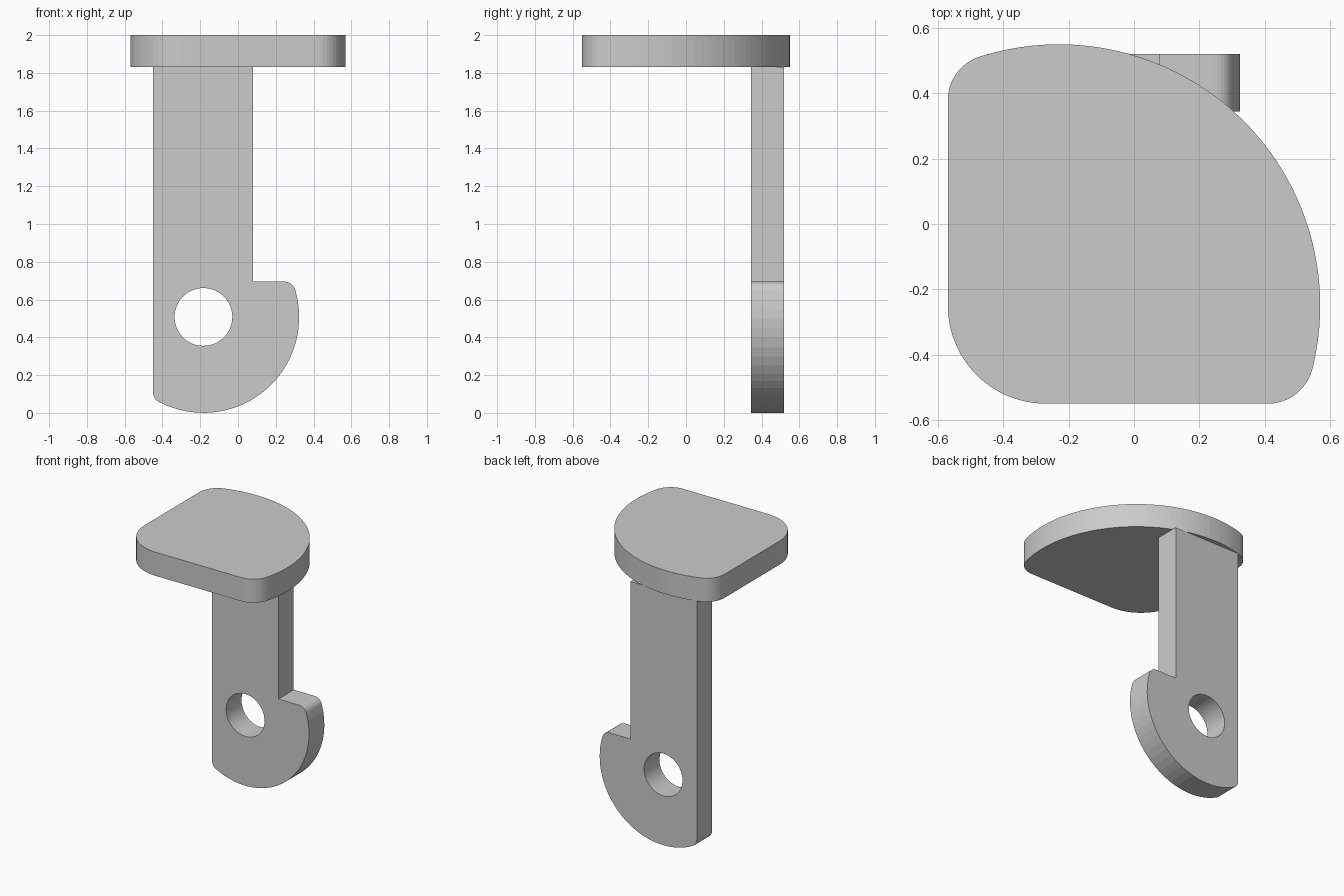
import bpy, bmesh
from math import radians, cos, sin, ceil
from mathutils import Matrix

if "Cube" in bpy.data.objects:
    bpy.data.objects.remove(bpy.data.objects["Cube"])


def arc(cx, cy, r, a0, a1, step=6):
    n = max(2, ceil((a1 - a0) / step))
    angles = [radians(a0 + (a1 - a0) * i / n) for i in range(n + 1)]
    return [(cx + r * cos(a), cy + r * sin(a)) for a in angles]


def plate(name, loops, thickness, matrix):
    """Fill closed outlines (later loops are holes), thicken, then place."""
    bm = bmesh.new()
    for pts in loops:
        vs = [bm.verts.new((x, y, 0)) for x, y in pts]
        for i, v in enumerate(vs):
            bm.edges.new((v, vs[i - 1]))
    bmesh.ops.remove_doubles(bm, verts=bm.verts[:], dist=1e-4)
    bmesh.ops.triangle_fill(bm, edges=bm.edges[:], use_beauty=True, normal=(0, 0, 1))
    ext = bmesh.ops.extrude_face_region(bm, geom=bm.faces[:], use_keep_orig=True)
    top = [g for g in ext["geom"] if isinstance(g, bmesh.types.BMVert)]
    bmesh.ops.translate(bm, verts=top, vec=(0, 0, thickness))
    bmesh.ops.transform(bm, matrix=matrix, verts=bm.verts[:])
    bmesh.ops.recalc_face_normals(bm, faces=bm.faces[:])
    mesh = bpy.data.meshes.new(name)
    bm.to_mesh(mesh)
    bm.free()
    obj = bpy.data.objects.new(name, mesh)
    bpy.context.collection.objects.link(obj)
    return obj


# Horizontal thumb pad: quarter-round outline with filleted corners
pad = (arc(-0.27, -0.25, 0.30, 180, 270)
       + arc(0.41, -0.41, 0.14, -90, -14.04, 9)
       + arc(-0.23, -0.25, 0.80, -14.04, 107.64, 3)
       + arc(-0.43, 0.379, 0.14, 107.64, 180, 9))
plate("thumb_pad", [pad], 0.17, Matrix.Translation((0, 0, 1.83)))

# Upright arm with rounded cam end and pivot hole, drawn in the x-z plane
arm = ([(-0.45, 1.83)]
       + arc(-0.39, 0.111, 0.06, 180, 242.4, 12)
       + arc(-0.183, 0.507, 0.507, 242.4, 376.65)
       + arc(0.245, 0.635, 0.06, 16.65, 90, 12)
       + [(0.08, 0.695), (0.08, 1.83)])
pivot_hole = arc(-0.183, 0.508, 0.153, 0, 360, 7.5)
plate("cam_arm", [arm, pivot_hole], 0.175,
      Matrix.Translation((0, 0.52, 0)) @ Matrix.Rotation(radians(90), 4, 'X'))
